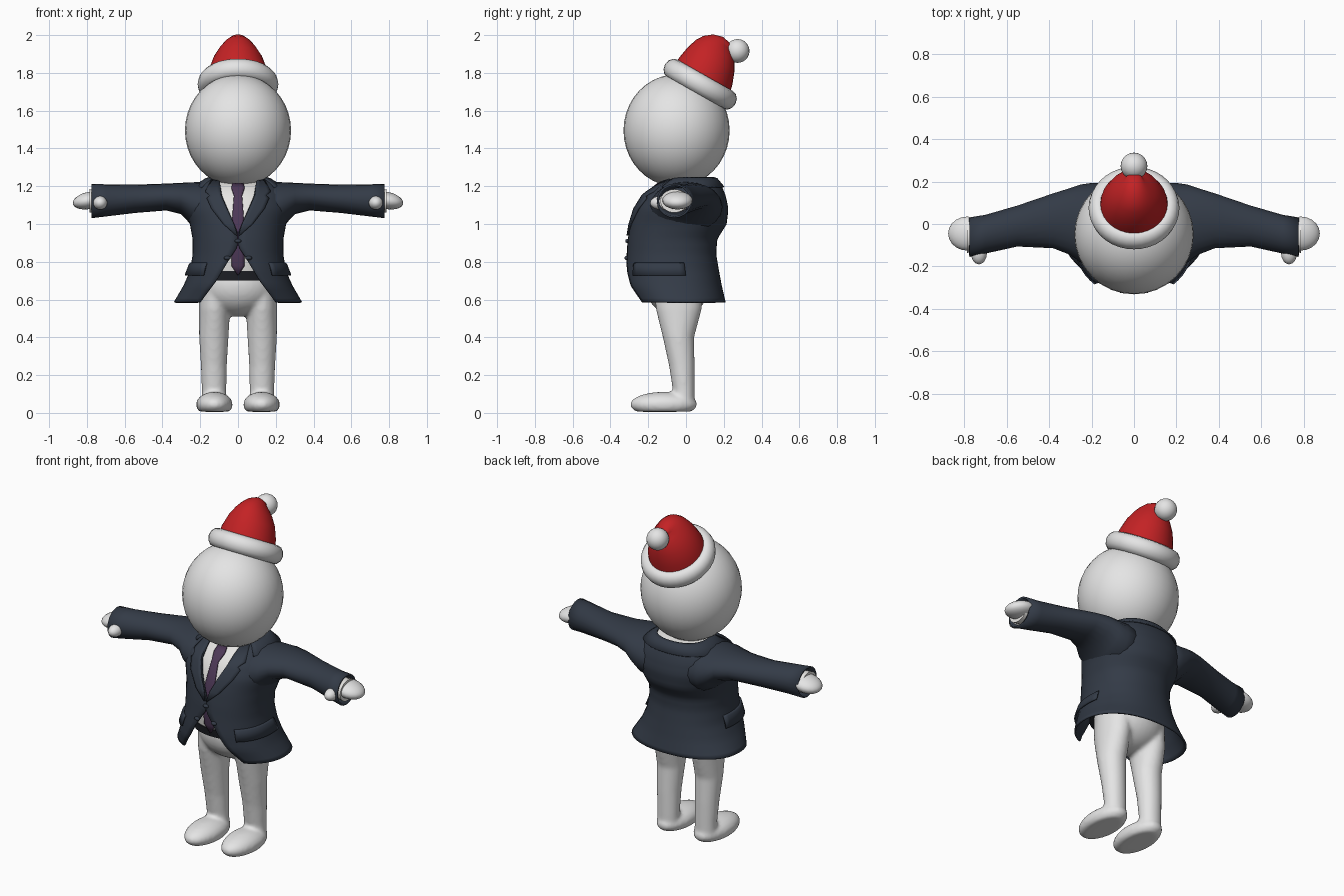
import bpy, bmesh, math
from mathutils import Matrix

if "Cube" in bpy.data.objects:
    bpy.data.objects.remove(bpy.data.objects["Cube"])

def mat(name, c):
    m = bpy.data.materials.new(name)
    m.diffuse_color = (*c, 1)
    m.use_nodes = True
    m.node_tree.nodes["Principled BSDF"].inputs["Base Color"].default_value = m.diffuse_color
    return m

WHITE = mat("pale_skin", (0.78, 0.78, 0.78))
SHIRT = mat("shirt_white", (0.8, 0.79, 0.77))
NAVY = mat("suit_navy", (0.033, 0.043, 0.062))
RED = mat("hat_red", (0.55, 0.016, 0.018))
PURPLE = mat("tie_purple", (0.075, 0.04, 0.095))
BLACK = mat("belt_dark", (0.016, 0.018, 0.024))

def finish(name, bm, m, thick=0, angle=50):
    bmesh.ops.recalc_face_normals(bm, faces=bm.faces)
    me = bpy.data.meshes.new(name)
    bm.to_mesh(me)
    bm.free()
    me.materials.append(m)
    ob = bpy.data.objects.new(name, me)
    bpy.context.collection.objects.link(ob)
    if thick:
        mod = ob.modifiers.new("thickness", 'SOLIDIFY')
        mod.thickness, mod.offset = thick, 0
    bpy.ops.object.select_all(action='DESELECT')
    ob.select_set(True)
    bpy.context.view_layer.objects.active = ob
    bpy.ops.object.shade_smooth_by_angle(angle=math.radians(angle))
    return ob

def loft(bm, rings, closed=True, caps=False):
    rows = [[bm.verts.new(p) for p in r] for r in rings]
    n = len(rows[0])
    for a, b in zip(rows, rows[1:]):
        for i in range(n if closed else n - 1):
            j = (i + 1) % n
            bm.faces.new((a[i], a[j], b[j], b[i]))
    if caps:
        bm.faces.new(rows[0])
        bm.faces.new(rows[-1])

def ball(bm, c, r, u=32, v=20):
    M = Matrix.Translation(c) @ Matrix.Diagonal((*r, 1))
    return bmesh.ops.create_uvsphere(bm, u_segments=u, v_segments=v, radius=1, matrix=M)['verts']

def lerp(table, z):
    # table rows start with a descending key
    if z >= table[0][0]:
        return table[0][1:]
    for a, b in zip(table, table[1:]):
        if z >= b[0]:
            f = (a[0] - z) / (a[0] - b[0])
            return [p + (q - p) * f for p, q in zip(a[1:], b[1:])]
    return table[-1][1:]

# Torso profile: height, half width, front y, back y
TORSO = [(1.24, .16, -.11, .155), (1.21, .215, -.165, .18), (1.15, .26, -.23, .205),
         (1.08, .275, -.268, .22), (1.0, .25, -.29, .21), (.92, .235, -.303, .16),
         (.84, .235, -.31, .155), (.75, .25, -.318, .17), (.67, .285, -.31, .185),
         (.585, .335, -.265, .205)]
# Jacket front opening: height, half width
OPEN = [(1.24, .10), (1.15, .085), (1.08, .055), (1.0, .02), (.955, .002), (.88, .002),
        (.8, .055), (.7, .115), (.585, .2)]
E = 0.9

def surf(t, z, off=0):
    rx, yf, yb = lerp(TORSO, z)
    rx, yf, yb = rx + off, yf - off, yb + off
    s, c = math.sin(t), math.cos(t)
    return (rx * math.copysign(abs(s) ** E, s),
            (yf + yb) / 2 - (yb - yf) / 2 * math.copysign(abs(c) ** E, c), z)

def angle_at(x, z):
    k = min(1, abs(x) / lerp(TORSO, z)[0])
    return math.copysign(math.asin(k ** (1 / E)), x)

def steps(a, b, n):
    return [a + (b - a) * i / n for i in range(n + 1)]

def plate(name, rows, m, off, thick):
    # rows: height, left x, right x, laid on the front of the torso
    bm = bmesh.new()
    loft(bm, [[surf(angle_at(x, z), z, off) for x in steps(a, b, 4)] for z, a, b in rows], False)
    return finish(name, bm, m, thick)

# Head
bm = bmesh.new()
ball(bm, (0, -.05, 1.495), (.281, .281, .297))
finish("head", bm, WHITE)

# Lower body: hips, legs and flat-soled feet fused together
bm = bmesh.new()
ball(bm, (0, -.045, .68), (.21, .172, .17))
LEG = [(.68, .115, -.04, .09, .13), (.55, .125, -.038, .083, .122), (.4, .128, -.04, .078, .083),
       (.25, .128, -.022, .069, .068), (.12, .126, -.012, .065, .058), (.04, .126, -.012, .065, .058)]
for s in (-1, 1):
    loft(bm, [[(s * x + rx * math.cos(a), y + ry * math.sin(a), z)
               for a in steps(0, math.tau * 23 / 24, 23)] for z, x, y, rx, ry in LEG], True, True)
    for v in ball(bm, (s * .125, -.118, .045), (.097, .178, .066)):
        v.co.z = max(v.co.z, .006)
        if v.co.y > -.1:
            v.co.z *= 1 + .1 * (v.co.y + .1)
body = finish("legs_and_feet", bm, WHITE, angle=180)
rm = body.modifiers.new("fuse", 'REMESH')
rm.mode, rm.voxel_size, rm.use_smooth_shade = 'VOXEL', .012, True
sm = body.modifiers.new("soften", 'SMOOTH')
sm.factor, sm.iterations = .5, 5

# Shirt and belt under the jacket
def inner(z):
    return -.02 - .05 * max(0, (.95 - z) / .25)

RING = steps(0, math.tau * 39 / 40, 39)
for name, top, bot, m, extra in (("shirt", 1.225, .74, SHIRT, 0), ("belt", .752, .70, BLACK, .006)):
    bm = bmesh.new()
    loft(bm, [[surf(t, z, inner(z) + extra) for t in RING] for z in steps(top, bot, 14)], True, True)
    finish(name, bm, m)

# Tie
bm = bmesh.new()
TIE = [(1.215, .03), (1.19, .036), (1.15, .022), (1.0, .034), (.85, .04), (.78, .042), (.73, .003)]
loft(bm, [[surf(angle_at(x, z), z, inner(z) + .012) for x in steps(-w, w, 4)]
          for z, w in TIE], False)
finish("tie", bm, PURPLE, .008)

# Jacket shell
bm = bmesh.new()
rings = []
for z in steps(1.24, .585, 30):
    t0 = angle_at(lerp(OPEN, z)[0], z)
    rings.append([surf(t, z) for t in steps(t0, math.tau - t0, 44)])
loft(bm, rings, False)
finish("jacket", bm, NAVY, .01)

# Collar around the back of the neck
bm = bmesh.new()
loft(bm, [[surf(t, z, o) for t in steps(.9, math.tau - .9, 28)]
          for z, o in ((1.245, -.01), (1.24, .008), (1.195, .014))], False)
finish("collar", bm, NAVY, .008)

# Shirt buttons of the jacket
for i, (x, z) in enumerate(((0, .91), (-.055, .82), (.055, .82))):
    bm = bmesh.new()
    p = surf(angle_at(x, z), z, .006)
    ball(bm, p, (.018, .012, .011), 12, 8)
    finish(f"button_{i}", bm, NAVY)

LAPEL = [(1.235, .13), (1.17, .165), (1.15, .142), (1.135, .158), (1.08, .135), (1.0, .075), (.94, .01)]
# Sleeve rings: x, centre y, centre z, y radius, z radius
SLEEVE = [(.10, .0, 1.09, .19, .13), (.2, .0, 1.09, .188, .128), (.25, .003, 1.11, .178, .105),
          (.3, .012, 1.135, .152, .078), (.38, .015, 1.143, .124, .066), (.55, -.01, 1.133, .091, .07),
          (.7, -.048, 1.125, .086, .08), (.775, -.062, 1.122, .088, .086)]
for s, side in ((-1, "right"), (1, "left")):
    plate(f"{side}_lapel", [(z, s * lerp(OPEN, z)[0], s * x) for z, x in LAPEL], NAVY, .01, .01)

    # Pocket flap
    bm = bmesh.new()
    loft(bm, [[surf(s * t, z, o) for t in steps(.68, 1.8, 10)]
              for z, o in ((.792, .004), (.785, .012), (.728, .018))], False)
    finish(f"{side}_pocket_flap", bm, NAVY, .01)

    # Sleeve
    def hoop(x, y, z, ry, rz):
        return [(s * x, y + ry * math.cos(a), z + rz * math.sin(a))
                for a in steps(0, math.tau * 19 / 20, 19)]
    bm = bmesh.new()
    loft(bm, [hoop(*r) for r in SLEEVE])
    finish(f"{side}_sleeve", bm, NAVY, .01)

    # Shirt cuff
    bm = bmesh.new()
    loft(bm, [hoop(.7, -.05, 1.122, .07, .06), hoop(.785, -.062, 1.122, .074, .062),
              hoop(.785, -.062, 1.122, .05, .03)], True, True)
    finish(f"{side}_cuff", bm, SHIRT)

    # Mitten hand and thumb
    bm = bmesh.new()
    for v in ball(bm, (s * .785, -.045, 1.125), (.09, .08, .046), 20, 14):
        v.co.z -= .15 * (abs(v.co.x) - .785)
    ball(bm, (s * .73, -.135, 1.112), (.038, .055, .036), 16, 10)
    finish(f"{side}_hand", bm, WHITE)

# Hat: tilted fur brim, folded cone and pompom
bm = bmesh.new()
tilt = Matrix.Translation((0, .075, 1.74)) @ Matrix.Rotation(math.radians(-29.5), 4, 'X')
loops = []
for a in steps(0, math.tau * 35 / 36, 35):
    loops.append([tilt @ Matrix.Rotation(a, 4, 'Z') @ Matrix.Translation(
        (.168 + .046 * math.cos(b), 0, .054 * math.sin(b))).to_translation()
        for b in steps(0, math.tau * 11 / 12, 11)])
loft(bm, loops + loops[:1])
bmesh.ops.remove_doubles(bm, verts=bm.verts, dist=.0001)
finish("hat_brim", bm, WHITE, angle=80)

# Cone rings: centre y, centre z, x radius, length radius, tilt
CONE = [(.075, 1.74, .165, .168, 29), (.105, 1.81, .155, .158, 27), (.135, 1.875, .13, .138, 28),
        (.155, 1.92, .1, .115, 29), (.17, 1.947, .075, .092, 32), (.19, 1.962, .054, .062, 42),
        (.215, 1.955, .038, .042, 60), (.25, 1.93, .022, .022, 70)]
bm = bmesh.new()
loft(bm, [[(rx * math.cos(a), y + r * math.sin(a) * math.cos(math.radians(d)),
            z - r * math.sin(a) * math.sin(math.radians(d)))
           for a in steps(0, math.tau * 27 / 28, 27)] for y, z, rx, r, d in CONE], True, True)
finish("hat_cone", bm, RED, angle=80)

bm = bmesh.new()
ball(bm, (0, .273, 1.916), (.063, .063, .063), 20, 14)
finish("hat_pompom", bm, WHITE)
